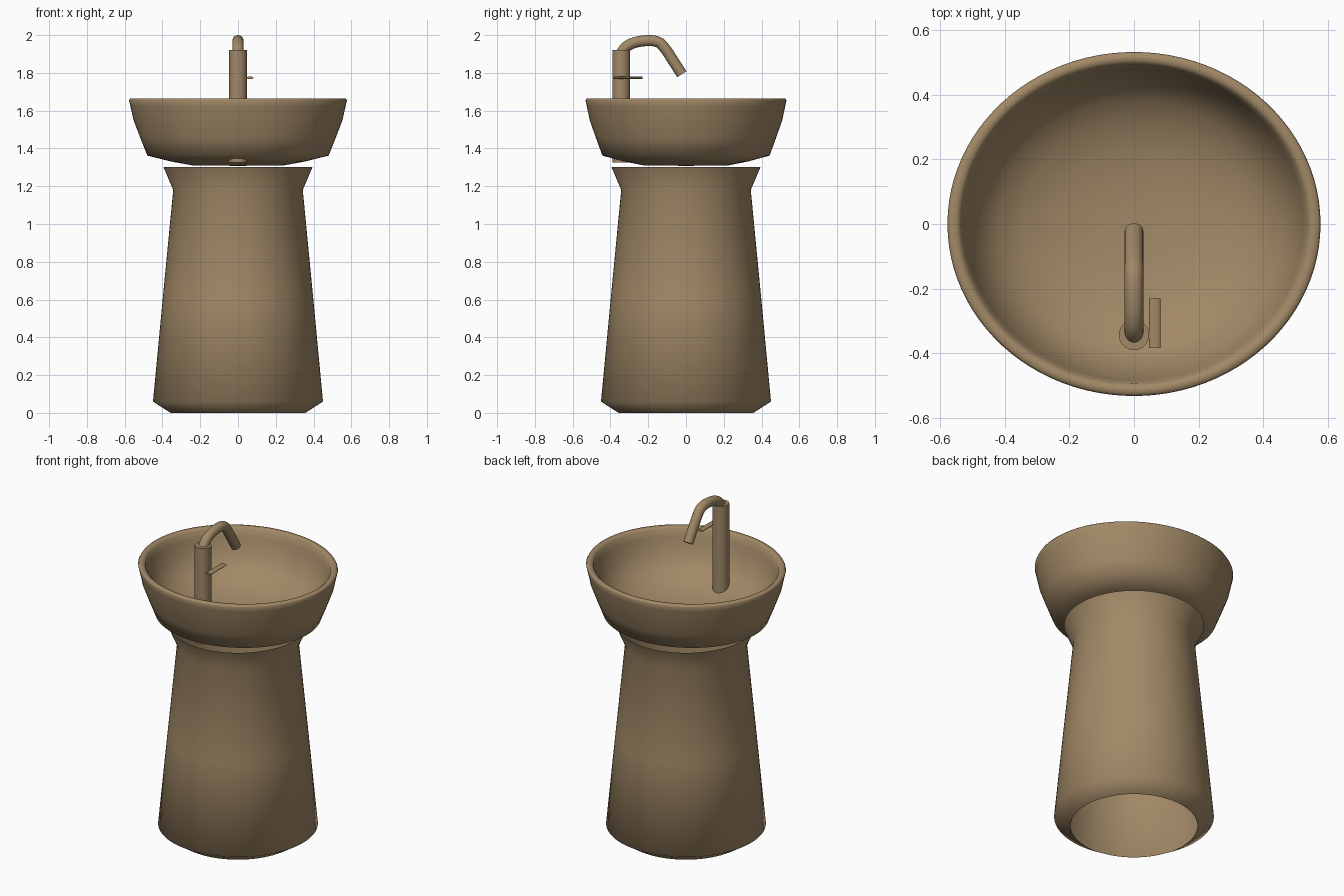
import bpy, bmesh, math
from mathutils import Vector

cube = bpy.data.objects.get("Cube")
if cube:
    bpy.data.objects.remove(cube)

# Single warm clay colour
clay = bpy.data.materials.new("warm_brown_clay")
clay.use_nodes = True
COLOUR = (0.36, 0.25, 0.135, 1)
clay.diffuse_color = COLOUR
clay.node_tree.nodes["Principled BSDF"].inputs["Base Color"].default_value = COLOUR


def finish(name, bm, angle=40):
    """Turn a bmesh into a smooth shaded object."""
    mesh = bpy.data.meshes.new(name)
    bm.to_mesh(mesh)
    bm.free()
    mesh.materials.append(clay)
    obj = bpy.data.objects.new(name, mesh)
    bpy.context.collection.objects.link(obj)
    bpy.ops.object.select_all(action="DESELECT")
    obj.select_set(True)
    bpy.context.view_layer.objects.active = obj
    bpy.ops.object.shade_smooth_by_angle(angle=math.radians(angle))
    return obj


def lathe(name, profile, centre=(0, 0), y_scale=1, angle=40, steps=96):
    """Spin (radius, height) points around a vertical axis."""
    bm = bmesh.new()
    verts = [bm.verts.new((r, 0, z)) for r, z in profile]
    edges = [bm.edges.new(pair) for pair in zip(verts, verts[1:])]
    bmesh.ops.spin(bm, geom=verts + edges, axis=(0, 0, 1), cent=(0, 0, 0),
                   angle=math.tau, steps=steps)
    bmesh.ops.remove_doubles(bm, verts=bm.verts, dist=0.0002)
    for v in bm.verts:
        v.co = (v.co.x + centre[0], v.co.y * y_scale + centre[1], v.co.z)
    bmesh.ops.recalc_face_normals(bm, faces=bm.faces)
    return finish(name, bm, angle)


def tube(name, path, radius, sides=24):
    """Sweep a circle along a path in the x = 0 plane."""
    bm = bmesh.new()
    rings = []
    for i, p in enumerate(path):
        tangent = (path[min(i + 1, len(path) - 1)] - path[max(i - 1, 0)]).normalized()
        side = Vector((1, 0, 0))
        up = tangent.cross(side)
        rings.append([bm.verts.new(p + radius * (math.cos(a) * side + math.sin(a) * up))
                      for a in (math.tau * k / sides for k in range(sides))])
    for a, b in zip(rings, rings[1:]):
        for k in range(sides):
            n = (k + 1) % sides
            bm.faces.new((a[k], a[n], b[n], b[k]))
    bm.faces.new(rings[0])
    bm.faces.new(rings[-1])
    bmesh.ops.recalc_face_normals(bm, faces=bm.faces)
    return finish(name, bm)


def smooth_path(points, steps=6):
    """Catmull-Rom curve through (y, z) points."""
    pts = [Vector((0, y, z)) for y, z in points]
    pts = [2 * pts[0] - pts[1]] + pts + [2 * pts[-1] - pts[-2]]
    out = []
    for a, b, c, d in zip(pts, pts[1:], pts[2:], pts[3:]):
        for t in (s / steps for s in range(steps)):
            out.append(0.5 * (2 * b + (c - a) * t + (2 * a - 5 * b + 4 * c - d) * t ** 2
                              + (3 * b - a - 3 * c + d) * t ** 3))
    return out + [pts[-2]]


# Hollow tapered pedestal, open at both ends
lathe("pedestal", [(0.357, 0), (0.45, 0.06), (0.397, 0.62), (0.343, 1.18), (0.395, 1.303)],
      angle=75)

# Oval basin: underside, outer wall, rounded lip, inner bowl
lathe("basin", [(0, 1.308), (0.24, 1.31), (0.36, 1.332), (0.48, 1.362), (0.517, 1.455),
                (0.553, 1.55), (0.57, 1.625), (0.577, 1.655), (0.571, 1.665),
                (0.548, 1.665), (0.536, 1.655), (0.525, 1.61), (0.5, 1.535),
                (0.465, 1.475), (0.42, 1.43), (0.35, 1.39), (0.25, 1.358),
                (0.12, 1.342), (0, 1.338)], y_scale=0.922, angle=80)

# Drain plug in the middle of the bowl
lathe("drain", [(0, 1.31), (0.04, 1.31), (0.04, 1.343), (0, 1.343)], steps=32)

# Tap body passes down through the bowl floor
TAP_Y = -0.343
lathe("tap_body", [(0, 1.325), (0.047, 1.325), (0.047, 1.92), (0, 1.92)],
      centre=(0, TAP_Y), steps=32)

# Arched spout
tube("tap_spout", smooth_path([(-0.345, 1.9), (-0.318, 1.937), (-0.27, 1.961), (-0.2, 1.971),
                               (-0.145, 1.962), (-0.108, 1.925), (-0.066, 1.861),
                               (-0.022, 1.793)]), 0.029)

# Flat side lever with rounded long edges
bm = bmesh.new()
bmesh.ops.create_cone(bm, cap_ends=True, segments=16, radius1=0.5, radius2=0.5, depth=1)
for v in bm.verts:
    v.co = (0.064 + 0.036 * v.co.x, -0.307 + 0.154 * v.co.z, 1.774 + 0.014 * v.co.y)
bmesh.ops.recalc_face_normals(bm, faces=bm.faces)
finish("tap_lever", bm, 60)
